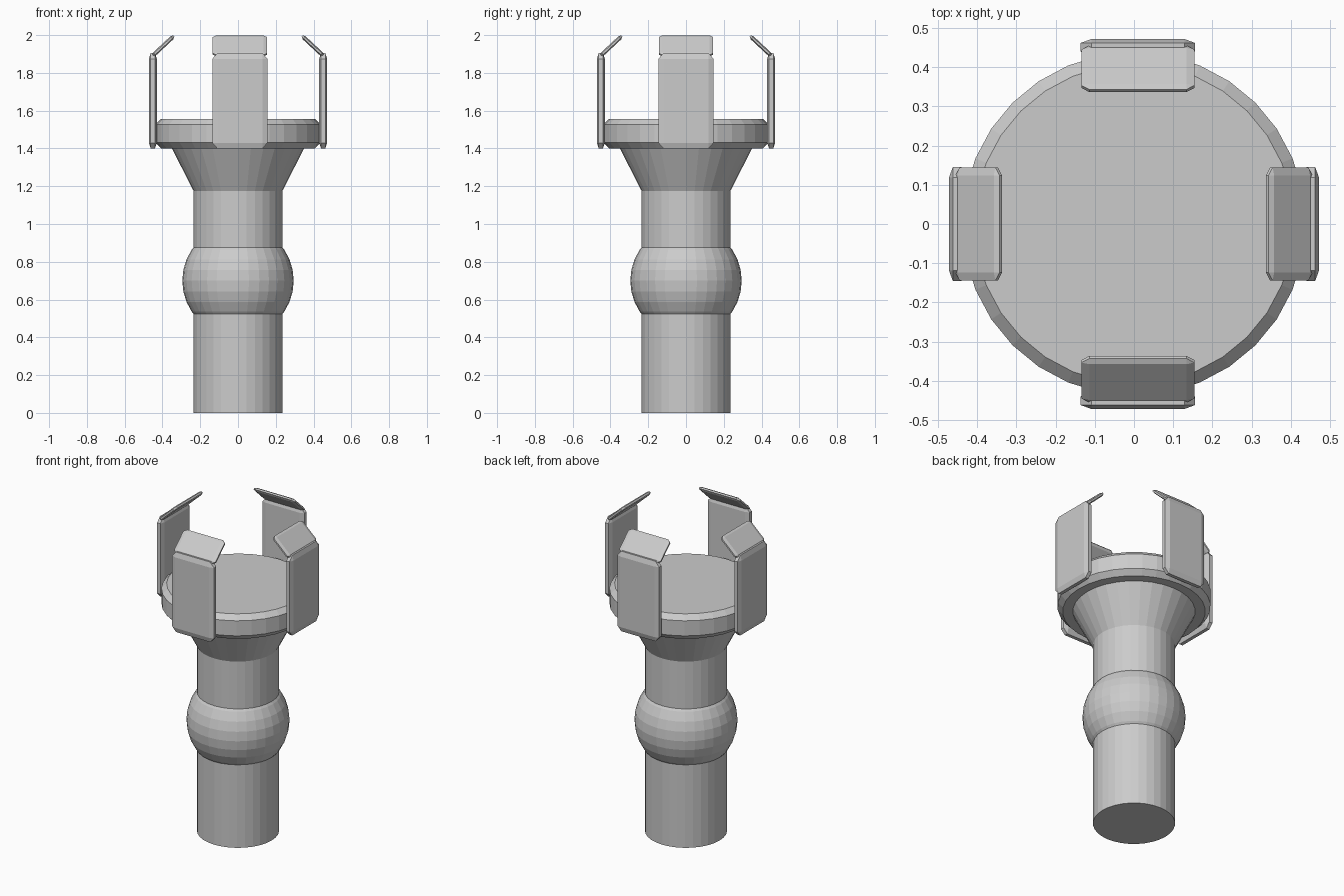
import bpy, bmesh, math
from mathutils import Matrix, Vector

if "Cube" in bpy.data.objects:
    bpy.data.objects.remove(bpy.data.objects["Cube"])

grey = bpy.data.materials.new("plain_grey")
grey.diffuse_color = (0.6, 0.6, 0.6, 1)
grey.use_nodes = True
grey.node_tree.nodes["Principled BSDF"].inputs["Base Color"].default_value = grey.diffuse_color


def finish(bm, name):
    bmesh.ops.recalc_face_normals(bm, faces=bm.faces)
    mesh = bpy.data.meshes.new(name)
    bm.to_mesh(mesh)
    bm.free()
    mesh.materials.append(grey)
    obj = bpy.data.objects.new(name, mesh)
    bpy.context.collection.objects.link(obj)
    return obj


def turned(name, profile, sides=32):
    """Closed faceted solid turned from (radius, z) points."""
    bm = bmesh.new()
    rings = []
    for r, z in profile:
        rings.append([bm.verts.new((r * math.cos(a), r * math.sin(a), z))
                      for a in (2 * math.pi * i / sides for i in range(sides))])
    for low, high in zip(rings, rings[1:]):
        for i in range(sides):
            j = (i + 1) % sides
            bm.faces.new((low[i], low[j], high[j], high[i]))
    bm.faces.new(rings[0])
    bm.faces.new(rings[-1])
    return finish(bm, name)


def chamfered_plate(name, size, cut, matrix):
    """Box with all edges chamfered, with its own cut depth on each axis."""
    bm = bmesh.new()
    bmesh.ops.create_cube(bm, size=2)
    bmesh.ops.bevel(bm, geom=bm.edges[:], offset=0.4, segments=1,
                    affect='EDGES', profile=0.5)
    for v in bm.verts:
        v.co = Vector([math.copysign(s / 2 - (0 if abs(c) > 0.9 else k), c)
                       for c, s, k in zip(v.co, size, cut)])
    bmesh.ops.transform(bm, matrix=matrix, verts=bm.verts)
    return finish(bm, name)


# Handle: straight shaft, round swelling and flared collar
turned("shaft", [(0.235, 0), (0.235, 1.18)])
bm = bmesh.new()
bmesh.ops.create_uvsphere(bm, u_segments=32, v_segments=16, radius=0.295,
                          matrix=Matrix.Translation((0, 0, 0.70)))
finish(bm, "ball_swelling")
turned("flared_collar", [(0.235, 1.175), (0.35, 1.40)])

# Round platform with chamfered rims
turned("platform", [(0.408, 1.40), (0.438, 1.432), (0.438, 1.527), (0.408, 1.557)])

# Four upright prongs, each with an inward-leaning tip
for side, turn, shift in (("front", 0, (0.01, 0)), ("right", 90, (0, 0)),
                          ("back", 180, (0.01, 0)), ("left", 270, (0, 0))):
    place = (Matrix.Translation((*shift, 0))
             @ Matrix.Rotation(math.radians(turn), 4, 'Z'))
    chamfered_plate(side + "_prong", (0.292, 0.042, 0.505), (0.027, 0.010, 0.030),
                    place @ Matrix.Translation((0, -0.451, 1.652)))
    chamfered_plate(side + "_prong_tip", (0.288, 0.022, 0.153), (0.020, 0.006, 0.014),
                    place @ Matrix.Translation((0, -0.396, 1.943))
                    @ Matrix.Rotation(math.radians(-47), 4, 'X'))
